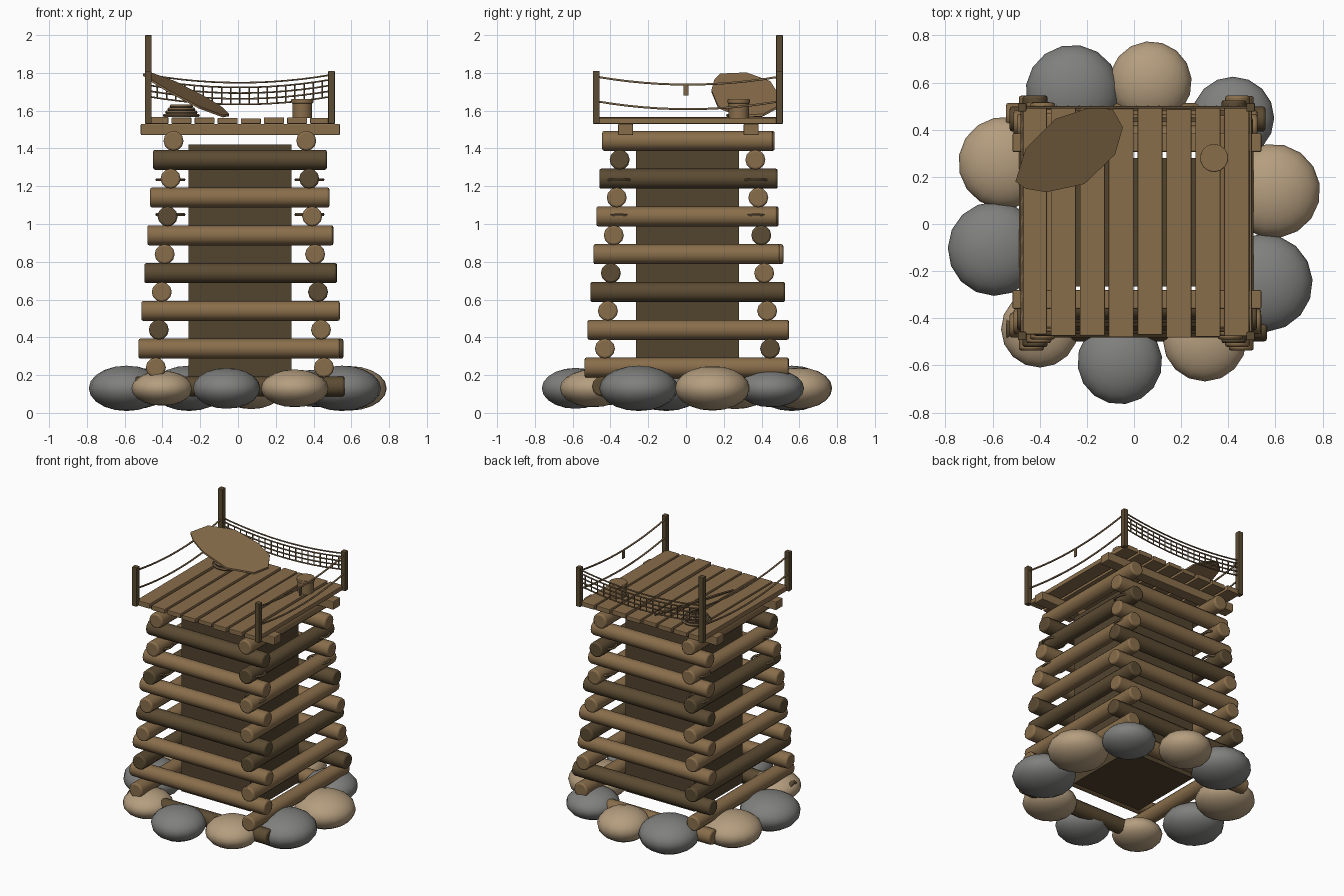
import bpy, bmesh, math, random
from mathutils import Vector

random.seed(4)
cube = bpy.data.objects.get("Cube")
if cube:
    bpy.data.objects.remove(cube, do_unlink=True)


def material(name, r, g, b):
    m = bpy.data.materials.new(name)
    m.use_nodes = True
    m.diffuse_color = (r, g, b, 1)
    m.node_tree.nodes["Principled BSDF"].inputs["Base Color"].default_value = (r, g, b, 1)
    return m


LIGHT = material("light wood", 0.25, 0.155, 0.07)
DARK = material("dark wood", 0.105, 0.07, 0.032)
CORE = material("core wood", 0.085, 0.057, 0.028)
ROPE = material("rope", 0.2, 0.13, 0.065)
GREY = material("grey stone", 0.215, 0.215, 0.21)
TAN = material("tan stone", 0.46, 0.34, 0.21)

CX, CY = 0.01, 0.008   # middle of the tower
DECK = 1.565           # top of the floor


def finish(name, mat, smooth=False, bevel=0):
    ob = bpy.context.object
    ob.name = name
    ob.data.materials.append(mat)
    if bevel:
        mod = ob.modifiers.new("Bevel", "BEVEL")
        mod.width = bevel
        mod.segments = 2
        mod.limit_method = 'ANGLE'
        mod.angle_limit = math.radians(50)
    if smooth:
        bpy.ops.object.shade_smooth_by_angle(angle=math.radians(50))
    return ob


def box(name, mat, low, high, bevel=0):
    low, high = Vector(low), Vector(high)
    bpy.ops.mesh.primitive_cube_add(size=1, location=(low + high) / 2)
    bpy.context.object.scale = high - low
    bpy.ops.object.transform_apply(location=False, rotation=False, scale=True)
    return finish(name, mat, bevel=bevel)


def cylinder(name, mat, loc, radius, depth, rot=(0, 0, 0), bevel=0, sides=12):
    bpy.ops.mesh.primitive_cylinder_add(vertices=sides, radius=radius, depth=depth,
                                        location=loc, rotation=rot)
    return finish(name, mat, True, bevel)


def torus(name, loc, major, minor):
    bpy.ops.mesh.primitive_torus_add(location=loc, major_radius=major, minor_radius=minor,
                                     major_segments=20, minor_segments=6)
    return finish(name, ROPE, True)


def rope(name, start, end, sag, radius):
    """Rope hanging in a shallow parabola between two points."""
    start, end = Vector(start), Vector(end)
    cu = bpy.data.curves.new(name, 'CURVE')
    cu.dimensions = '3D'
    cu.bevel_depth = radius
    cu.bevel_resolution = 1
    cu.use_fill_caps = True
    sp = cu.splines.new('POLY')
    n = 12
    sp.points.add(n)
    for i, p in enumerate(sp.points):
        t = i / n
        co = start.lerp(end, t)
        p.co = (co.x, co.y, co.z - 4 * sag * t * (1 - t), 1)
    cu.materials.append(ROPE)
    ob = bpy.data.objects.new(name, cu)
    bpy.context.collection.objects.link(ob)


# Ring of foundation stones: x, y, radius, half height, colour
stones = [(-.26, .56, .2, .12, GREY), (.07, .6, .175, .11, TAN), (.42, .45, .175, .1, GREY),
          (.59, .14, .2, .118, TAN), (.55, -.25, .208, .12, GREY), (.3, -.49, .178, .1, TAN),
          (-.06, -.585, .18, .108, GREY), (-.4, -.445, .164, .092, TAN),
          (-.59, -.105, .2, .12, GREY), (-.55, .26, .195, .11, TAN)]
for x, y, r, h, mat in stones:
    bpy.ops.mesh.primitive_uv_sphere_add(segments=16, ring_count=10, radius=1, location=(x, y, .13))
    bpy.context.object.scale = (r, r, h)
    bpy.context.object.rotation_euler.z = random.uniform(0, 1)
    finish("foundation_stone", mat, True)

# Inner core
box("tower_core", CORE, (CX - .273, CY - .273, .18), (CX + .273, CY + .273, 1.42))

# Stacked logs, alternating direction and narrowing upwards
for k in range(7):
    for along_x in (True, False):
        z = .14 + .2 * k + (0 if along_x else .1)
        off = .445 - .078 * (z - .24)
        for side in (-1, 1):
            if along_x:
                loc, rot = (CX, CY + side * off, z), (0, math.pi / 2, 0)
                dark = k % 3 == (0 if side < 0 else 1)
            else:
                loc, rot = (CX + side * off, CY, z), (math.pi / 2, 0, 0)
                dark = k % 3 == (1 if side < 0 else 2)
            jitter = random.uniform(-.012, .012)
            log = cylinder("wall_log", DARK if dark else LIGHT, loc, .053,
                           2 * (off + .1 + jitter / 2), rot, .01)
            log.location[0 if along_x else 1] += jitter / 2

# Corner lashings
for z in (1.05, 1.235):
    for sx in (-1, 1):
        for sy in (-1, 1):
            torus("corner_lashing", (CX + sx * .368, CY + sy * .362, z), .072, .008)

# Platform beams and floor planks
for y in (-.32, .345):
    box("platform_beam", LIGHT, (-.515, y - .04, 1.47), (.54, y + .04, 1.53), .006)
pitch = .1225
for i in range(8):
    x = -.475 + i * pitch
    jitter = random.uniform(-.008, .008)
    box("floor_plank", LIGHT, (x, -.475 + jitter, 1.53),
        (x + .106, .495 + jitter, DECK + random.uniform(-.006, .003)), .004)

# Corner posts, the back one taller
X0, X1, Y0, Y1 = -.475, .495, -.475, .495
for x in (X0, X1):
    for y in (Y0, Y1):
        top = 2.0 if (x, y) == (X0, Y1) else 1.81
        box("corner_post", DARK, (x - .018, y - .018, 1.53), (x + .018, y + .018, top), .004)

# Side rope rails
for x in (X0, X1):
    for z in (1.78, 1.65):
        rope("rail_rope", (x, Y0, z), (x, Y1, z), .042, .006)
box("hanging_tag", ROPE, (X1 - .004, -.012, 1.68), (X1 + .004, .012, 1.735))

# Back net: sagging rows crossed by upright strands
for z in (1.79, 1.765, 1.735, 1.705, 1.675):
    rope("net_row", (X0, Y1, z), (X1, Y1, z), .042, .005)
strands = 20
for i in range(1, strands):
    t = i / strands
    x = X0 + (X1 - X0) * t
    drop = 4 * .042 * t * (1 - t)
    rope("net_strand", (x, Y1 + .004, 1.765 - drop), (x, Y1 + .004, 1.672 - drop), 0, .004)

# Slanted shade panel
outline = [(-.503, .18), (-.46, .32), (-.335, .445), (-.186, .495), (-.09, .487),
           (-.047, .41), (-.08, .295), (-.21, .17), (-.37, .135), (-.46, .15)]
bm = bmesh.new()
rings = [[bm.verts.new((x, y, 1.688 - .58 * (x + .275) + .22 * (y - .315) + dz))
          for x, y in outline] for dz in (-.006, .006)]
bm.faces.new(rings[0])
bm.faces.new(rings[1])
for i in range(len(outline)):
    j = (i + 1) % len(outline)
    bm.faces.new((rings[0][i], rings[0][j], rings[1][j], rings[1][i]))
bmesh.ops.recalc_face_normals(bm, faces=bm.faces)
mesh = bpy.data.meshes.new("shade_panel")
bm.to_mesh(mesh)
bm.free()
mesh.materials.append(LIGHT)
bpy.context.collection.objects.link(bpy.data.objects.new("shade_panel", mesh))

# Rope coil under the panel
for i in range(4):
    torus("rope_coil", (-.3, .31, DECK + .01 + i * .016), .088 - i * .012, .01)

# Bucket with rim
cylinder("bucket", LIGHT, (.34, .28, 1.605), .054, .09, sides=14)
cylinder("bucket_rim", LIGHT, (.34, .28, 1.65), .06, .022, bevel=.004, sides=14)
